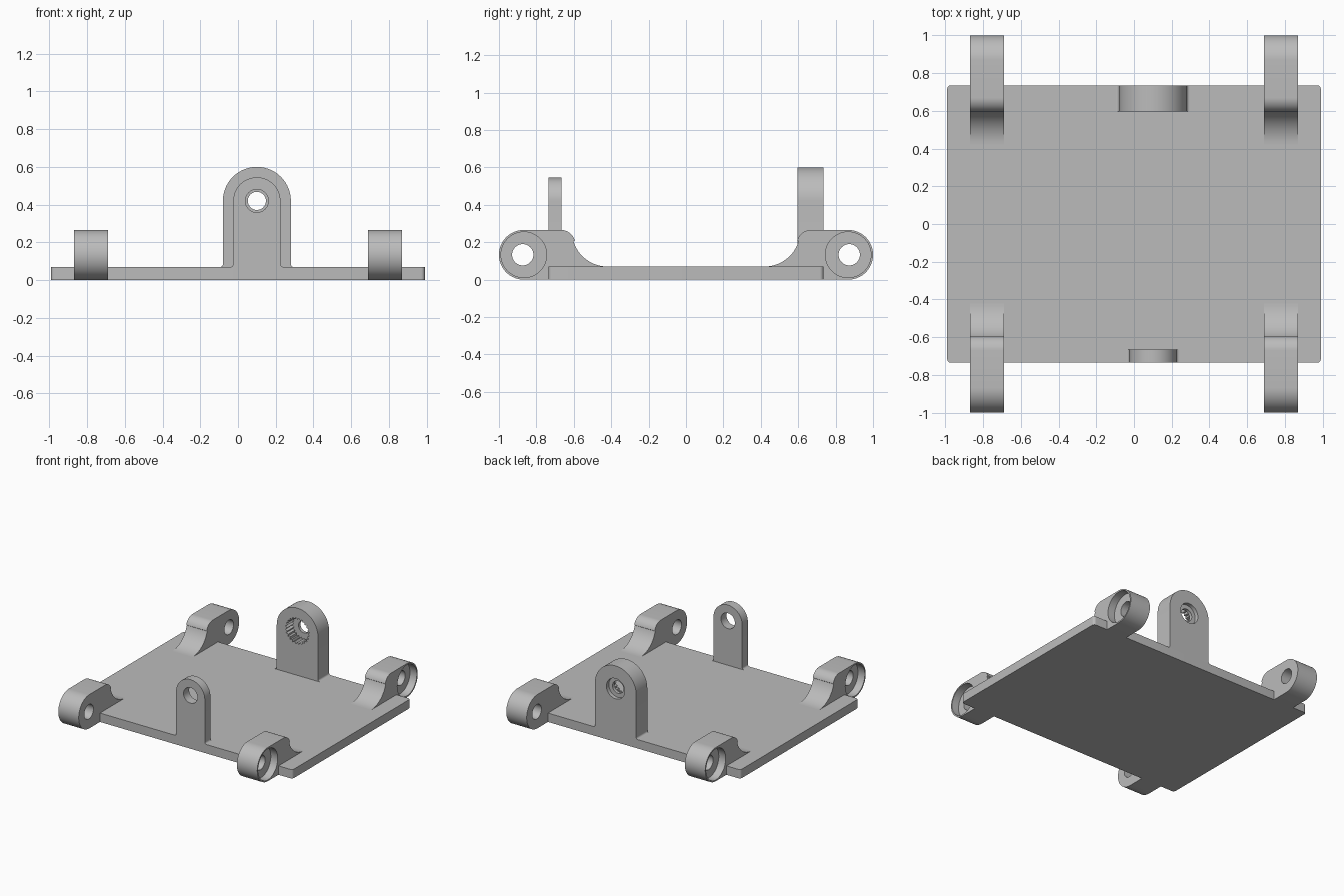
import bpy, bmesh
from math import cos, sin, pi, radians

if "Cube" in bpy.data.objects:
    bpy.data.objects.remove(bpy.data.objects["Cube"], do_unlink=True)

grey = bpy.data.materials.new("plain grey")
grey.use_nodes = True
colour = (0.5, 0.5, 0.5, 1)
grey.diffuse_color = colour
grey.node_tree.nodes["Principled BSDF"].inputs["Base Color"].default_value = colour

THICK = 0.07     # plate thickness
EDGE = 0.735     # plate half depth
HALF = 0.99      # plate half width


def arc(cx, cy, r, start, end, steps=16):
    angles = [radians(start + (end - start) * i / steps) for i in range(steps + 1)]
    return [(cx + r * cos(a), cy + r * sin(a)) for a in angles]


def circle(cx, cy, r, steps=48):
    return arc(cx, cy, r, 0, 360, steps)[:-1]


def prism(name, outline, axis, low, high):
    """Extrude a 2D outline along an axis between two positions."""
    place = {"x": lambda a, b, t: (t, a, b),
             "y": lambda a, b, t: (a, t, b),
             "z": lambda a, b, t: (a, b, t)}[axis]
    bm = bmesh.new()
    face = bm.faces.new([bm.verts.new(place(a, b, low)) for a, b in outline])
    new = bmesh.ops.extrude_face_region(bm, geom=[face])["geom"]
    bmesh.ops.translate(bm, vec=place(0, 0, high - low),
                        verts=[v for v in new if isinstance(v, bmesh.types.BMVert)])
    bmesh.ops.recalc_face_normals(bm, faces=bm.faces)
    mesh = bpy.data.meshes.new(name)
    bm.to_mesh(mesh)
    bm.free()
    mesh.materials.append(grey)
    obj = bpy.data.objects.new(name, mesh)
    bpy.context.collection.objects.link(obj)
    return obj


def activate(obj):
    bpy.ops.object.select_all(action="DESELECT")
    obj.select_set(True)
    bpy.context.view_layer.objects.active = obj


def cut(obj, outline, axis, low, high):
    cutter = prism("cutter", outline, axis, low, high)
    cutter.hide_render = True
    mod = obj.modifiers.new("cut", "BOOLEAN")
    mod.operation = "DIFFERENCE"
    mod.solver = "EXACT"
    mod.object = cutter
    activate(obj)
    bpy.ops.object.modifier_apply(modifier=mod.name)
    bpy.data.objects.remove(cutter, do_unlink=True)


def smooth(obj):
    activate(obj)
    bpy.ops.object.shade_smooth_by_angle(angle=radians(30))


# Base plate with softly rounded corners
r = 0.02
w, d = HALF - r, EDGE - r
corners = (arc(w, d, r, 0, 90, 6) + arc(-w, d, r, 90, 180, 6)
           + arc(-w, -d, r, 180, 270, 6) + arc(w, -d, r, 270, 360, 6))
smooth(prism("base_plate", corners, "z", 0, THICK))

# Four hinge lugs: round eye, flat top, then an S-curve down to the plate
EYE_Y, EYE_R = 0.867, 0.133
INNER, OUTER = 0.69, 0.868
lug = (arc(EYE_Y, EYE_R, EYE_R, 270, 450, 32)
       + arc(0.67, 0.187, 0.079, 90, 163, 12)
       + arc(0.42, 0.26, 0.19, -17, -90, 16)
       + [(EDGE, THICK), (EDGE, 0)])
for sx, side in ((1, "left"), (-1, "right")):
    for sy, end in ((-1, "front"), (1, "back")):
        obj = prism(f"{end}_{side}_lug", [(sy * y, z) for y, z in lug],
                    "x", sx * INNER, sx * OUTER)
        eye = (sy * (EYE_Y + 0.006), EYE_R)
        cut(obj, circle(*eye, 0.057), "x", sx * 0.6, sx * 0.95)
        # Shallow bearing seat on the outer face
        cut(obj, circle(sy * EYE_Y, EYE_R, 0.122), "x", sx * (OUTER - 0.06), sx * 0.95)
        smooth(obj)

# Upright brackets with rounded tops and small fillets at the foot
MID, AXIS_Z, FOOT = 0.1, 0.42, 0.015


def bracket(name, radius, low, high):
    f = FOOT
    outline = (arc(MID + radius + f, THICK + f, f, 270, 180, 6)
               + arc(MID, AXIS_Z, radius, 0, 180, 40)
               + arc(MID - radius - f, THICK + f, f, 0, -90, 6))
    return prism(name, outline, "y", low, high)


front = bracket("front_bracket", 0.125, -EDGE, -0.665)
cut(front, circle(MID, AXIS_Z, 0.061), "y", -0.8, -0.6)
smooth(front)

back = bracket("back_bracket", 0.18, 0.597, EDGE)
cut(back, circle(MID, AXIS_Z, 0.048), "y", 0.5, 0.8)
# Toothed socket on the inner face
TEETH = 24
socket = []
for i in range(TEETH * 2):
    a = pi * i / TEETH
    rad = 0.105 if i % 2 else 0.09
    socket.append((MID + rad * cos(a), AXIS_Z + rad * sin(a)))
cut(back, socket, "y", 0.5, 0.68)
# Screw head recess on the outer face
cut(back, circle(MID, AXIS_Z, 0.08), "y", EDGE - 0.03, 0.8)
smooth(back)
